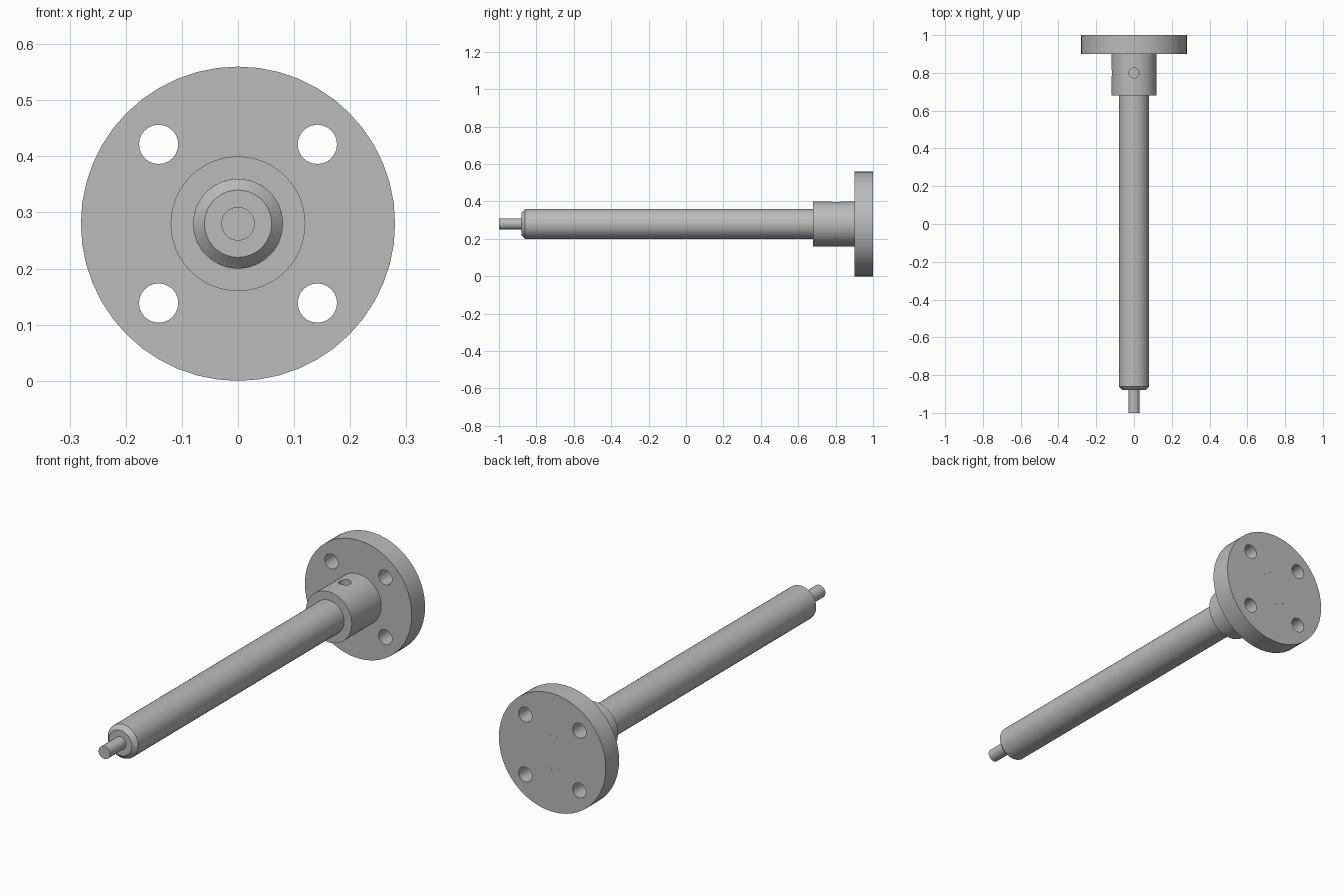
import bpy, bmesh, math
from mathutils import Matrix, Vector

cube = bpy.data.objects.get("Cube")
if cube:
    bpy.data.objects.remove(cube)

AXIS_Z = 0.28      # height of the shaft centreline
SHAFT_R = 0.08

steel = bpy.data.materials.new("grey steel")
steel.use_nodes = True
GREY = (0.5, 0.5, 0.5, 1)
steel.diffuse_color = GREY
steel.node_tree.nodes["Principled BSDF"].inputs["Base Color"].default_value = GREY


def add_object(name, bm):
    bmesh.ops.recalc_face_normals(bm, faces=bm.faces)
    mesh = bpy.data.meshes.new(name)
    bm.to_mesh(mesh)
    bm.free()
    mesh.materials.append(steel)
    obj = bpy.data.objects.new(name, mesh)
    bpy.context.collection.objects.link(obj)
    return obj


def lathe(name, profile, segments, closed=False):
    """Turn (radius, y) points around the shaft centreline."""
    bm = bmesh.new()
    verts = [bm.verts.new((r, y, AXIS_Z)) for r, y in profile]
    edges = [bm.edges.new(pair) for pair in zip(verts, verts[1:])]
    if closed:
        edges.append(bm.edges.new((verts[-1], verts[0])))
    bmesh.ops.spin(bm, geom=verts + edges, cent=(0, 0, AXIS_Z), axis=(0, 1, 0),
                   angle=math.tau, steps=segments)
    bmesh.ops.remove_doubles(bm, verts=bm.verts, dist=1e-5)
    return add_object(name, bm)


def drill(target, name, start, end, radius):
    """Cut a round hole from start to end."""
    start, end = Vector(start), Vector(end)
    direction = end - start
    turn = direction.to_track_quat("Z", "Y").to_matrix().to_4x4()
    bm = bmesh.new()
    bmesh.ops.create_cone(bm, cap_ends=True, segments=24, radius1=radius, radius2=radius,
                          depth=direction.length,
                          matrix=Matrix.Translation((start + end) / 2) @ turn)
    cutter = add_object(name, bm)
    cut = target.modifiers.new(name, "BOOLEAN")
    cut.operation = "DIFFERENCE"
    cut.solver = "EXACT"
    cut.object = cutter
    bpy.context.view_layer.objects.active = target
    bpy.ops.object.modifier_apply(modifier=name)
    bpy.data.objects.remove(cutter)


# Shaft with chamfered end and thin tip
shaft = lathe("shaft", [(0, -1), (0.03, -1), (0.03, -0.88), (0.06, -0.88),
                        (SHAFT_R, -0.86), (SHAFT_R, 1), (0, 1)], 36)

# Bored flange with its hub
flange = lathe("flange_and_hub", [(SHAFT_R, 0.68), (0.12, 0.68), (0.12, 0.9),
                                  (0.28, 0.9), (0.28, 1), (SHAFT_R, 1)], 48, closed=True)

# Four bolt holes through the flange
for i in range(4):
    a = math.radians(45 + 90 * i)
    x, z = 0.2 * math.cos(a), AXIS_Z + 0.2 * math.sin(a)
    drill(flange, "bolt_hole", (x, 0.85, z), (x, 1.05, z), 0.035)

# Two set screw holes in the hub, on top and on the right
for side in (Vector((0, 0, 1)), Vector((-1, 0, 0))):
    centre = Vector((0, 0.8, AXIS_Z))
    drill(flange, "set_screw_hole", centre + side * 0.15, centre + side * 0.04, 0.027)

# Smooth the turned surfaces, keep the rims crisp
for obj in (shaft, flange):
    bpy.ops.object.select_all(action="DESELECT")
    obj.select_set(True)
    bpy.context.view_layer.objects.active = obj
    bpy.ops.object.shade_smooth_by_angle(angle=math.radians(30))
